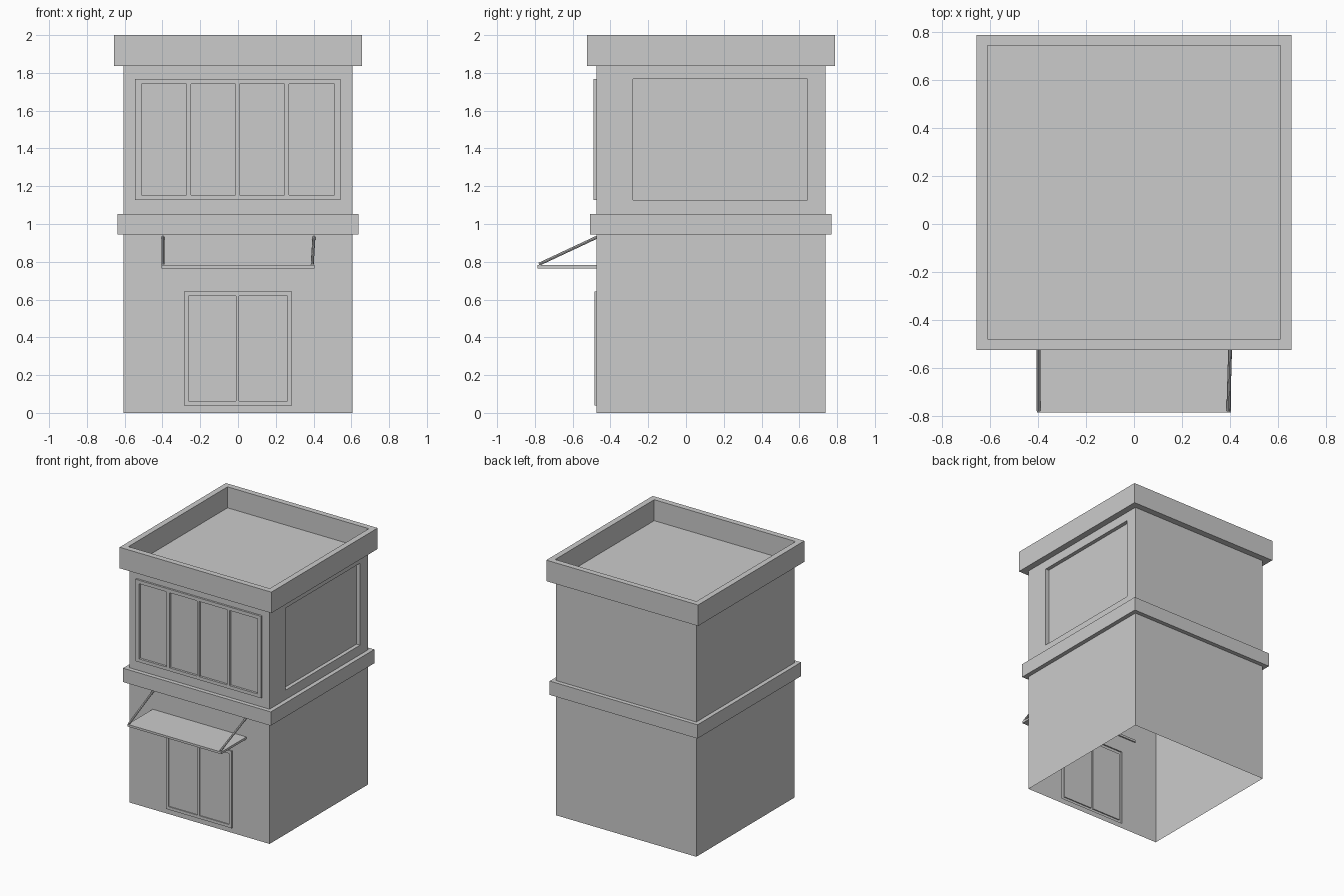
import bpy, bmesh
from mathutils import Vector

if "Cube" in bpy.data.objects:
    bpy.data.objects.remove(bpy.data.objects["Cube"])

HX, Y0, Y1 = 0.606, -0.475, 0.738   # wall planes


def finish(name, bm):
    bmesh.ops.remove_doubles(bm, verts=bm.verts, dist=1e-5)
    me = bpy.data.meshes.new(name)
    bm.to_mesh(me)
    bm.free()
    ob = bpy.data.objects.new(name, me)
    bpy.context.collection.objects.link(ob)
    return ob


def relief_wall(name, us, vs, depth, place):
    """Wall of grid cells, each pushed out or in by depth(i, j)."""
    bm = bmesh.new()

    def quad(*pts):
        bm.faces.new([bm.verts.new(place(*p)) for p in pts])

    nu, nv = len(us) - 1, len(vs) - 1
    for i in range(nu):
        for j in range(nv):
            u0, u1, v0, v1, a = us[i], us[i + 1], vs[j], vs[j + 1], depth(i, j)
            quad((u0, v0, a), (u1, v0, a), (u1, v1, a), (u0, v1, a))
            if i + 1 < nu and (b := depth(i + 1, j)) != a:
                quad((u1, v0, a), (u1, v0, b), (u1, v1, b), (u1, v1, a))
            if j + 1 < nv and (b := depth(i, j + 1)) != a:
                quad((u1, v1, a), (u1, v1, b), (u0, v1, b), (u0, v1, a))
    return finish(name, bm)


def framed(us, frame, pane):
    """Depths for a raised frame holding a row of recessed panes."""
    n = len(us) - 1

    def depth(i, j):
        if i in (0, n - 1) or j in (0, 4):
            return 0.0
        return pane if j == 2 and i % 2 == 0 else frame
    return depth


def front(u, v, d):
    return (u, Y0 - d, v)


def right(u, v, d):
    return (HX + d, u, v)


# Shell: plain walls, middle ledge, cornice and sunken roof (open underneath)
profile = [(0, 0), (0, .945), (.033, .945), (.033, 1.053), (0, 1.053),
           (0, 1.836), (.05, 1.836), (.05, 2), (.005, 2), (.005, 1.836)]
skip = {(0, 0), (4, 0), (4, 1)}      # sides filled by the relief walls
bm = bmesh.new()
rings = [[bm.verts.new(p) for p in ((-HX - o, Y0 - o, z), (HX + o, Y0 - o, z),
                                    (HX + o, Y1 + o, z), (-HX - o, Y1 + o, z))]
         for o, z in profile]
for b, (lo, hi) in enumerate(zip(rings, rings[1:])):
    for k in range(4):
        if (b, k) not in skip:
            m = (k + 1) % 4
            bm.faces.new((lo[k], lo[m], hi[m], hi[k]))
bm.faces.new(rings[-1])
finish("building_shell", bm)

# Ground floor front with double door
xs = [-HX, -.285, -.263, -.01, .005, .262, .285, HX]
relief_wall("door_wall", xs, [0, .04, .063, .618, .642, .945],
            framed(xs, .01, .002), front)

# Upper front with four-pane window
xs = [-HX, -.545, -.512, -.273, -.248, -.012, .007, .247, .271, .51, .542, HX]
relief_wall("window_wall", xs, [1.053, 1.127, 1.153, 1.74, 1.767, 1.836],
            framed(xs, .015, -.002), front)

# Upper right side with one recessed window
relief_wall("side_window_wall", [Y0, -.28, .642, Y1], [1.053, 1.127, 1.767, 1.836],
            lambda i, j: -.03 if (i, j) == (1, 1) else 0.0, right)

# Door canopy
bpy.ops.mesh.primitive_cube_add(size=1, location=(0, -.625, .774))
canopy = bpy.context.object
canopy.name = "canopy"
canopy.scale = (.81, .32, .017)


# Canopy support rods
def rod(name, a, b, r=.008):
    a, b = Vector(a), Vector(b)
    bpy.ops.mesh.primitive_cylinder_add(vertices=8, radius=r, depth=(b - a).length,
                                        location=(a + b) / 2)
    ob = bpy.context.object
    ob.name = name
    ob.rotation_euler = (b - a).to_track_quat('Z', 'Y').to_euler()


rod("canopy_rod_left", (-.398, -.778, .787), (-.398, -.468, .932))
rod("canopy_rod_right", (.393, -.778, .787), (.402, -.468, .932))
